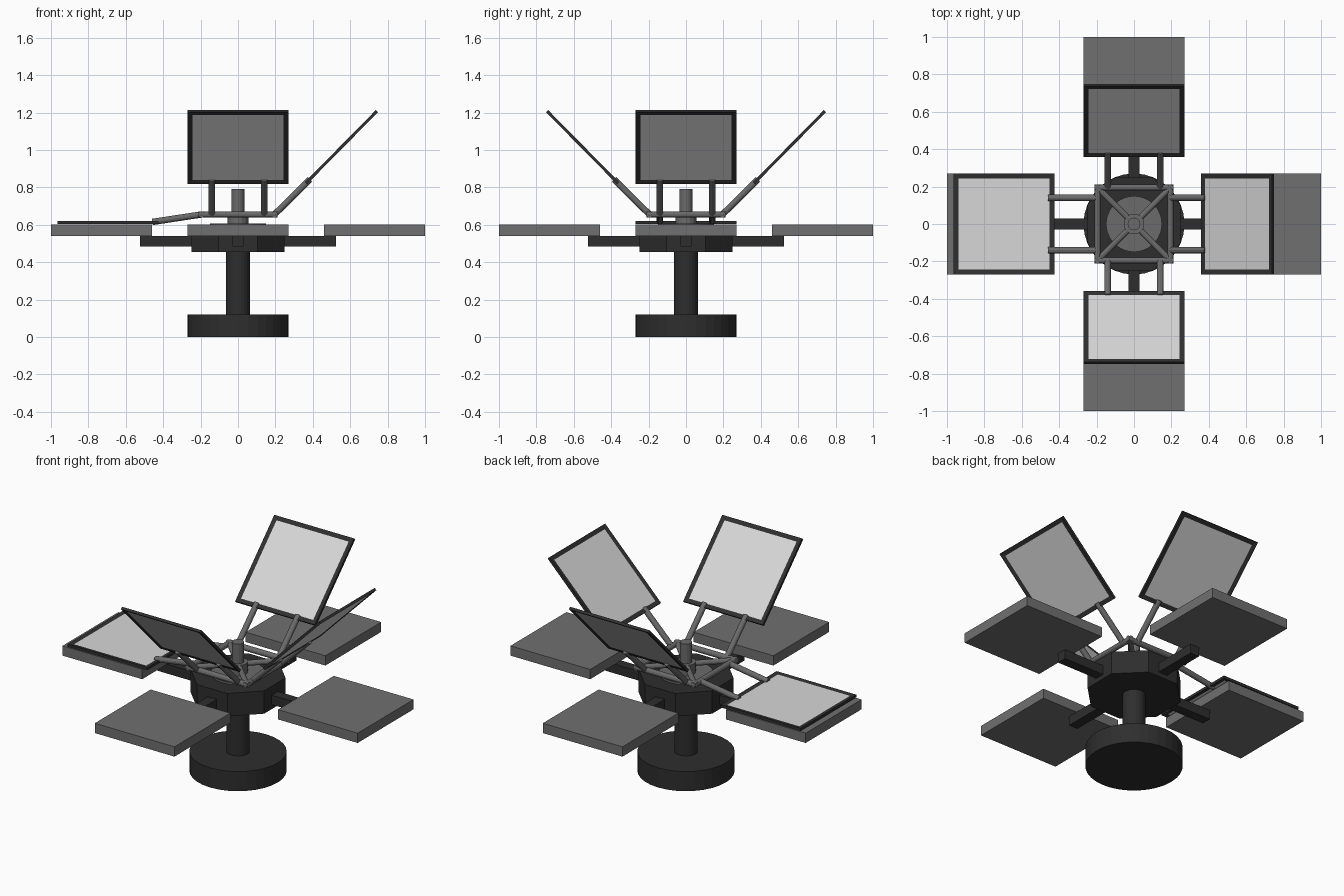
import bpy, bmesh, math
from mathutils import Vector, Matrix

if "Cube" in bpy.data.objects:
    bpy.data.objects.remove(bpy.data.objects["Cube"])


def material(name, v):
    m = bpy.data.materials.new(name)
    m.diffuse_color = (v, v, v, 1)
    m.use_nodes = True
    m.node_tree.nodes["Principled BSDF"].inputs["Base Color"].default_value = m.diffuse_color
    return m


DARK = material("dark_paint", 0.027)
FRAME = material("frame_black", 0.030)
STEEL = material("steel_tube_grey", 0.145)
PLATEN = material("platen_grey", 0.16)
MESH = material("screen_mesh_light", 0.68)


def finish(name, bm, mats, matrix=Matrix()):
    bm.transform(matrix)
    me = bpy.data.meshes.new(name)
    bm.to_mesh(me)
    bm.free()
    for m in mats:
        me.materials.append(m)
    ob = bpy.data.objects.new(name, me)
    bpy.context.collection.objects.link(ob)
    return ob


def box(name, lo, hi, mat, rot=Matrix()):
    lo, hi = Vector(lo), Vector(hi)
    bm = bmesh.new()
    bmesh.ops.create_cube(bm, size=1)
    place = Matrix.Translation((lo + hi) / 2) @ Matrix.Diagonal((*(hi - lo), 1))
    return finish(name, bm, [mat], rot @ place)


def rod(name, a, b, r, mat, sides=12, rot=Matrix(), spin=0.0):
    """Cylinder between two points."""
    a, b = Vector(a), Vector(b)
    bm = bmesh.new()
    bmesh.ops.create_cone(bm, cap_ends=True, segments=sides, radius1=r,
                          radius2=r, depth=(b - a).length)
    turn = (b - a).to_track_quat('Z', 'Y').to_matrix().to_4x4()
    place = Matrix.Translation((a + b) / 2) @ turn @ Matrix.Rotation(spin, 4, 'Z')
    return finish(name, bm, [mat], rot @ place)


def screen(name, centre, tilt, rot):
    """Framed screen: thin slab with recessed light panel on both sides."""
    bm = bmesh.new()
    bmesh.ops.create_cube(bm, size=1)
    bm.transform(Matrix.Diagonal((0.54, 0.54, 0.016, 1)))
    bm.normal_update()
    panels = [f for f in bm.faces if abs(f.normal.z) > 0.9]
    for f in panels:
        bmesh.ops.inset_region(bm, faces=[f], thickness=0.036, depth=0)
        bmesh.ops.translate(bm, verts=f.verts, vec=f.normal * -0.004)
        f.material_index = 1
    place = Matrix.Translation(centre) @ Matrix.Rotation(-tilt, 4, 'Y')
    return finish(name, bm, [FRAME, MESH], rot @ place)


# Pedestal and octagonal hub
rod("base", (0, 0, 0), (0, 0, 0.12), 0.27, DARK, 32)
rod("column", (0, 0, 0.12), (0, 0, 0.46), 0.065, DARK, 24)
rod("hub", (0, 0, 0.455), (0, 0, 0.595), 0.27, DARK, 8, spin=math.pi / 8)

# Turntable plate, collar and centre post
rod("turntable_plate", (0, 0, 0.59), (0, 0, 0.606), 0.15, STEEL, 24)
rod("collar", (0, 0, 0.60), (0, 0, 0.67), 0.055, STEEL, 16)
rod("centre_post", (0, 0, 0.60), (0, 0, 0.79), 0.034, STEEL, 16)

# Four stations; the left one has its screen lowered
for i, side in enumerate(("right", "back", "left", "front")):
    R = Matrix.Rotation(i * math.pi / 2, 4, 'Z')
    box(side + "_support_arm", (0.2, -0.03, 0.483), (0.525, 0.03, 0.54), DARK, R)
    box(side + "_platen", (0.46, -0.27, 0.54), (1.0, 0.27, 0.60), PLATEN, R)
    rod(side + "_pivot_bar", (0.195, -0.21, 0.655), (0.195, 0.21, 0.655),
        0.017, STEEL, rot=R)
    rod(side + "_diagonal_brace", (0, 0, 0.655), (0.195, 0.195, 0.655),
        0.016, STEEL, rot=R)
    if side == "left":
        end, centre, tilt = (0.458, 0.615), (0.695, 0, 0.612), 0.0
    else:
        end, centre, tilt = (0.385, 0.842), (0.553, 0, 1.015), math.radians(45.4)
    for label, y in (("a", -0.14), ("b", 0.14)):
        rod(f"{side}_screen_arm_{label}", (0.195, y, 0.655), (end[0], y, end[1]),
            0.017, STEEL, rot=R)
    screen(side + "_screen", centre, tilt, R)
